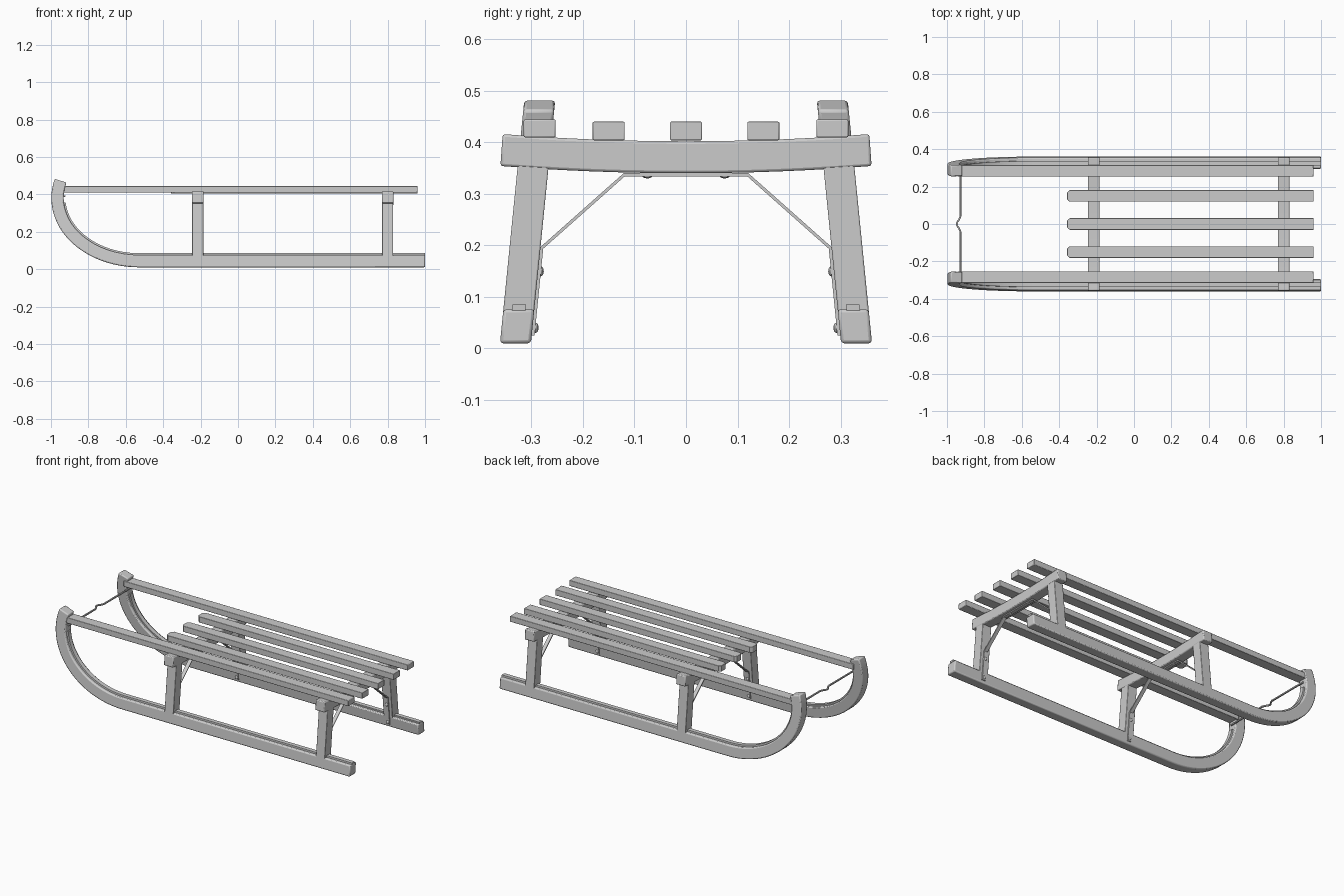
import bpy, bmesh, math
from mathutils import Vector

if "Cube" in bpy.data.objects:
    bpy.data.objects.remove(bpy.data.objects["Cube"])

LEAN = 0.1    # runners and posts lean inward going up


def finish(name, bm, bevel=0.0, mirror=False):
    bmesh.ops.recalc_face_normals(bm, faces=bm.faces)
    me = bpy.data.meshes.new(name)
    bm.to_mesh(me)
    bm.free()
    ob = bpy.data.objects.new(name, me)
    bpy.context.collection.objects.link(ob)
    bpy.ops.object.select_all(action='DESELECT')
    bpy.context.view_layer.objects.active = ob
    ob.select_set(True)
    bpy.ops.object.shade_smooth_by_angle(angle=math.radians(30))
    if bevel:
        b = ob.modifiers.new("Bevel", 'BEVEL')
        b.width = bevel
        b.segments = 2
        b.limit_method = 'ANGLE'
        b.angle_limit = math.radians(50)
    if mirror:
        m = ob.modifiers.new("Mirror", 'MIRROR')
        m.use_axis = (False, True, False)
        m.use_mirror_merge = False
    return ob


def sweep(name, path, side, width, thick, offset=0.0, lean=False, bevel=0.0, mirror=False):
    """Rectangular section along a planar path, mitred at the corners."""
    pts = [Vector(p) for p in path]
    side = Vector(side)
    n = len(pts)
    widths = width if isinstance(width, list) else [width] * n
    bm = bmesh.new()
    rings = []
    for i, p in enumerate(pts):
        a = (p - pts[i - 1]).normalized() if i else (pts[1] - p).normalized()
        b = (pts[i + 1] - p).normalized() if i < n - 1 else a
        t = (a + b).normalized()
        nor = t.cross(side).normalized() / max(t.dot(a), 0.5)
        ring = []
        for u, v in ((-1, -1), (1, -1), (1, 1), (-1, 1)):
            q = p + side * (u * widths[i] / 2) + nor * (offset + v * thick / 2)
            if lean:
                q.y -= LEAN * q.z
            ring.append(bm.verts.new(q))
        rings.append(ring)
    for r, s in zip(rings, rings[1:]):
        for k in range(4):
            bm.faces.new((r[k], r[(k + 1) % 4], s[(k + 1) % 4], s[k]))
    bm.faces.new(rings[0])
    bm.faces.new(rings[-1])
    return finish(name, bm, bevel, mirror)


def bolt(name, loc, squash, mirror=True):
    bm = bmesh.new()
    bmesh.ops.create_uvsphere(bm, u_segments=12, v_segments=8, radius=0.01)
    bmesh.ops.scale(bm, vec=squash, verts=bm.verts)
    bmesh.ops.translate(bm, vec=loc, verts=bm.verts)
    return finish(name, bm, 0, mirror)


X, Y = (1, 0, 0), (0, 1, 0)


# Runners: straight foot then an elliptical sweep up at the front
def runner_path(end_deg, steps):
    pts = [(1.0, 0.332, 0.043)]
    for i in range(steps + 1):
        a = math.radians(-90 + (90 + end_deg) * i / steps)
        pts.append((-0.53 - 0.435 * math.cos(a), 0.332, 0.38 + 0.337 * math.sin(a)))
    return pts


sweep("runner", runner_path(16, 26), Y, 0.06, 0.066, lean=True, bevel=0.006, mirror=True)

# Metal strips under the runners (offset towards the outside of the curve)
sweep("runner_strip", runner_path(-5, 22), Y, 0.026, 0.012, offset=-0.0365,
      lean=True, mirror=True)

# Side rails, joining the runner tips
sweep("side_rail", [(-0.945, 0.284, 0.427), (0.96, 0.284, 0.427)], Y, 0.062, 0.035,
      bevel=0.003, mirror=True)

# Seat slats with chamfered front ends
for i, y in enumerate((-0.15, 0.0, 0.15)):
    sweep(f"seat_slat_{i + 1}",
          [(-0.357, y, 0.422), (-0.343, y, 0.422), (0.96, y, 0.422)],
          Y, [0.04, 0.062, 0.062], 0.036, bevel=0.002)

# Front and rear supports
for tag, x in (("front", -0.215), ("rear", 0.80)):
    # slightly bowed cross beam
    beam = []
    for i in range(13):
        y = -0.358 + 0.716 * i / 12
        beam.append((x, y, 0.371 + 0.014 * (y / 0.358) ** 2))
    sweep(f"{tag}_cross_beam", beam, X, 0.062, 0.062, bevel=0.005)
    # leaning posts
    sweep(f"{tag}_post", [(x, 0.332, 0.06), (x, 0.332, 0.37)], Y, 0.06, 0.06,
          lean=True, bevel=0.003, mirror=True)
    # bent flat metal brace
    half = [(0.297, 0.025), (0.280, 0.195), (0.12, 0.337)]
    brace = [(x, y, z) for y, z in half] + [(x, -y, z) for y, z in reversed(half)]
    sweep(f"{tag}_brace", brace, X, 0.022, 0.006)
    # bolt heads on the brace
    bolt(f"{tag}_upper_bolt", (x, 0.282, 0.15), (1, 0.6, 1))
    bolt(f"{tag}_lower_bolt", (x, 0.292, 0.04), (1, 0.6, 1))
    bolt(f"{tag}_beam_bolt", (x, 0.075, 0.335), (1, 1, 0.5))

# Pull bar between the runner tips with a small forward loop
bar = [(-0.928, 0.30), (-0.928, 0.04), (-0.936, 0.022), (-0.944, 0.012), (-0.948, 0.0)]
path = [(x, y, 0.39) for x, y in bar] + [(x, -y, 0.39) for x, y in reversed(bar[:-1])]
sweep("pull_bar", path, (0, 0, 1), 0.009, 0.009, bevel=0.002)
